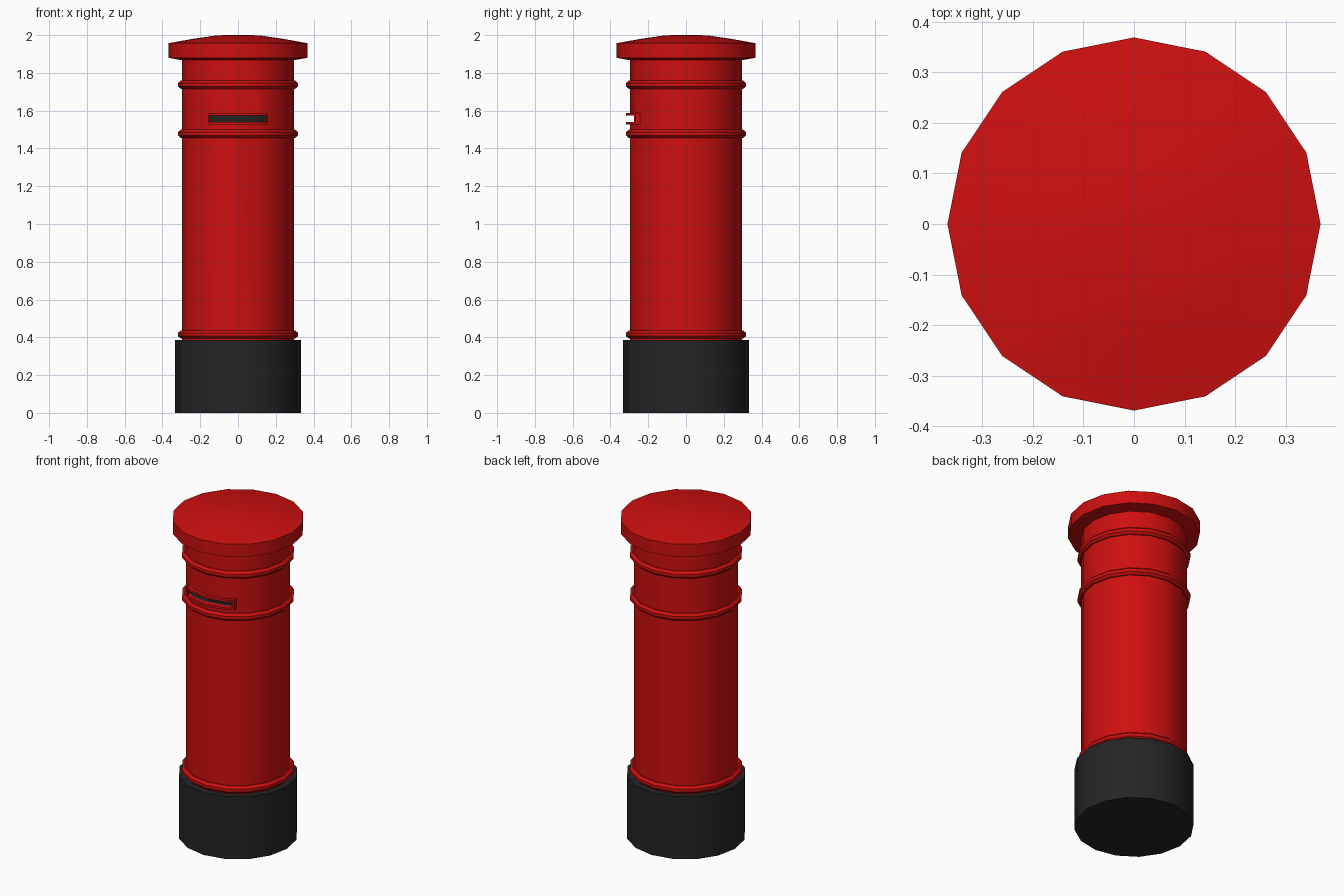
import bpy, bmesh, math

if "Cube" in bpy.data.objects:
    bpy.data.objects.remove(bpy.data.objects["Cube"])

SIDES = 16


def material(name, rgb):
    m = bpy.data.materials.new(name)
    m.diffuse_color = (*rgb, 1)
    m.use_nodes = True
    m.node_tree.nodes["Principled BSDF"].inputs["Base Color"].default_value = m.diffuse_color
    return m


RED = material("red paint", (0.62, 0.005, 0.005))
BLACK = material("black paint", (0.018, 0.018, 0.018))


def finish(name, bm, mat):
    bmesh.ops.recalc_face_normals(bm, faces=bm.faces)
    me = bpy.data.meshes.new(name)
    bm.to_mesh(me)
    bm.free()
    me.materials.append(mat)
    ob = bpy.data.objects.new(name, me)
    bpy.context.collection.objects.link(ob)
    return ob


def smooth(ob):
    bpy.ops.object.select_all(action='DESELECT')
    ob.select_set(True)
    bpy.context.view_layer.objects.active = ob
    bpy.ops.object.shade_smooth_by_angle(angle=math.radians(30))


def lathe(name, profile, mat, loop=False):
    """Turn (radius, z) points round z; open profiles get end caps, loops make rings."""
    bm = bmesh.new()
    rings = []
    for r, z in profile:
        rings.append([bm.verts.new((r * math.cos(math.tau * i / SIDES),
                                    r * math.sin(math.tau * i / SIDES), z))
                      for i in range(SIDES)])
    pairs = list(zip(rings, rings[1:]))
    if loop:
        pairs.append((rings[-1], rings[0]))
    else:
        bm.faces.new(rings[0])
        bm.faces.new(rings[-1])
    for a, b in pairs:
        for i in range(SIDES):
            j = (i + 1) % SIDES
            bm.faces.new((a[i], a[j], b[j], b[i]))
    return finish(name, bm, mat)


def arc_block(name, r0, r1, w, z0, z1, mat):
    """Curved block following the front facets of the pillar between x = -w and w."""
    step = math.tau / SIDES

    def columns(r):
        x1, y1 = r * math.sin(step), -r * math.cos(step)
        x2, y2 = r * math.sin(2 * step), -r * math.cos(2 * step)
        ye = y1 + (y2 - y1) * (w - x1) / (x2 - x1)
        return [(-w, ye), (-x1, y1), (0, -r), (x1, y1), (w, ye)]

    bm = bmesh.new()
    sections = []
    for (xa, ya), (xb, yb) in zip(columns(r0), columns(r1)):
        sections.append([bm.verts.new(p) for p in
                         ((xa, ya, z0), (xb, yb, z0), (xb, yb, z1), (xa, ya, z1))])
    for a, b in zip(sections, sections[1:]):
        for i in range(4):
            j = (i + 1) % 4
            bm.faces.new((a[i], a[j], b[j], b[i]))
    bm.faces.new(sections[0])
    bm.faces.new(sections[-1])
    return finish(name, bm, mat)


def cut(ob, cutter):
    mod = ob.modifiers.new("slot", 'BOOLEAN')
    mod.operation = 'DIFFERENCE'
    mod.solver = 'EXACT'
    mod.material_mode = 'TRANSFER'
    mod.object = cutter
    bpy.context.view_layer.objects.active = ob
    bpy.ops.object.modifier_apply(modifier=mod.name)


# base and body
base = lathe("base", [(0.334, 0), (0.334, 0.385)], BLACK)
body = lathe("body", [(0.296, 0.37), (0.296, 1.88)], RED)

# cap with a shallow dome
cap = lathe("cap", [(0.29, 1.866), (0.369, 1.88), (0.369, 1.957),
                    (0.24, 1.98), (0.11, 1.999), (0.02, 2.0)], RED)

# raised bands
bands = []
for n, z in (("lower_band", 0.415), ("middle_band", 1.477), ("upper_band", 1.738)):
    prof = [(0.28, z - 0.022), (0.303, z - 0.022), (0.317, z - 0.009),
            (0.317, z + 0.009), (0.303, z + 0.022), (0.28, z + 0.022)]
    bands.append(lathe(n, prof, RED, loop=True))

# letter slot: raised frame and recessed dark opening
frame = arc_block("slot_frame", 0.285, 0.318, 0.16, 1.526, 1.588, RED)
cutter = arc_block("slot_cutter", 0.262, 0.36, 0.15, 1.54, 1.575, BLACK)
cutter.hide_render = True
cut(body, cutter)

# frame opening keeps its red walls
cutter.data.materials[0] = RED
cut(frame, cutter)
bpy.data.objects.remove(cutter)

for ob in [base, body, cap, frame] + bands:
    smooth(ob)
